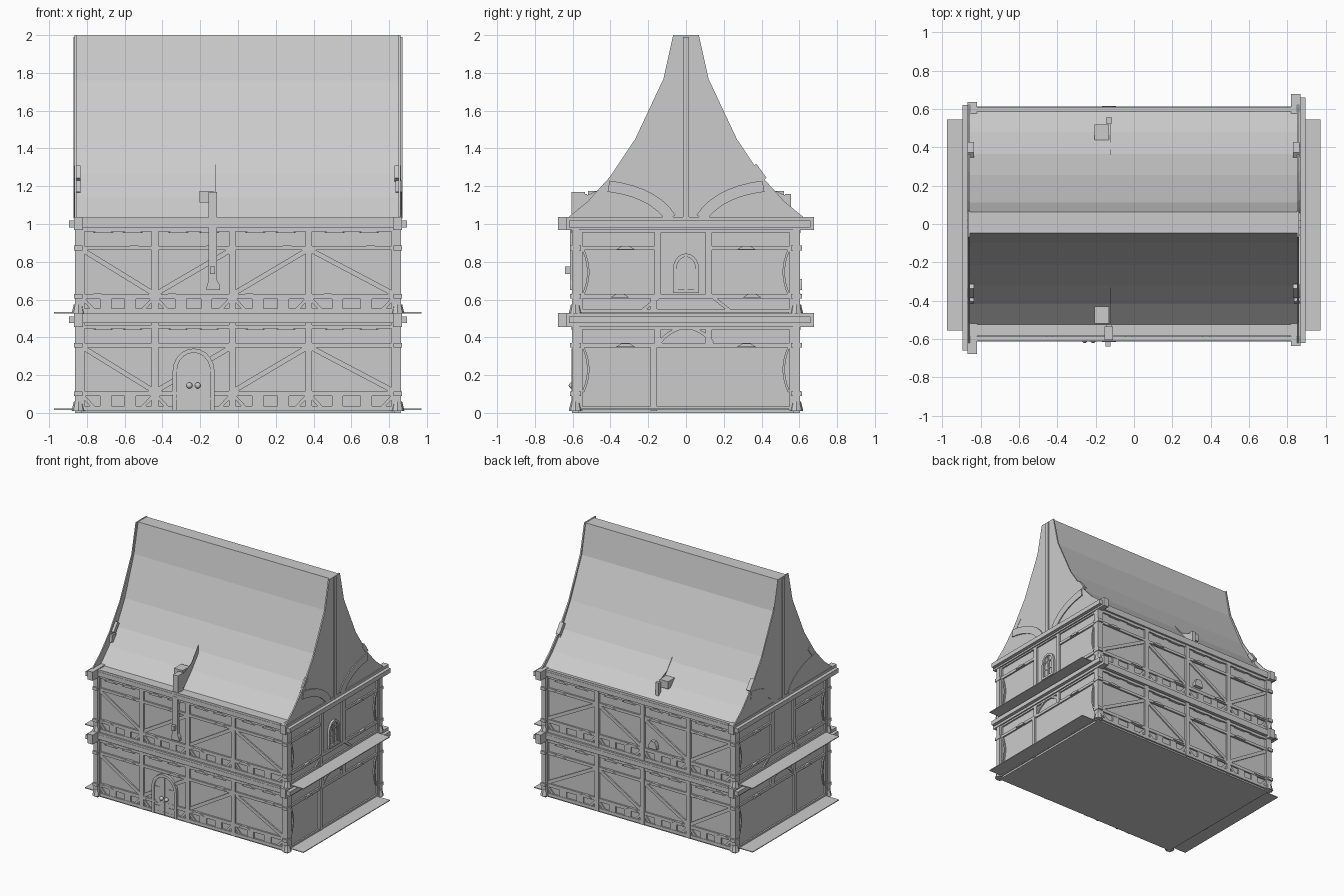
import bpy, bmesh, math
from mathutils import Vector

if "Cube" in bpy.data.objects:
    bpy.data.objects.remove(bpy.data.objects["Cube"])

grey = bpy.data.materials.new("plain_grey")
grey.use_nodes = True
grey.diffuse_color = (0.6, 0.6, 0.6, 1)
grey.node_tree.nodes["Principled BSDF"].inputs["Base Color"].default_value = (0.6, 0.6, 0.6, 1)

WX, WY = 0.845, 0.585      # wall faces

# Each frame maps (along, up, outward) to the model
FRONT = lambda u, v, d: (u, -WY - d, v)
BACK = lambda u, v, d: (u, WY + d, v)
LEFT = lambda u, v, d: (WX + d, u, v)
RIGHT = lambda u, v, d: (-WX - d, u, v)
ACROSS = lambda u, v, d: (d, u, v)


def finish(name, bm):
    bmesh.ops.recalc_face_normals(bm, faces=bm.faces)
    mesh = bpy.data.meshes.new(name)
    bm.to_mesh(mesh)
    bm.free()
    mesh.materials.append(grey)
    ob = bpy.data.objects.new(name, mesh)
    bpy.context.collection.objects.link(ob)


def ribbon(bm, frame, pts, w, d1, d0=-0.01):
    """Solid strip of width w that follows a path on a wall."""
    pts = [Vector(p) for p in pts]
    dirs = [(b - a).normalized() for a, b in zip(pts, pts[1:])]
    rings = []
    for i, p in enumerate(pts):
        a, b = dirs[max(i - 1, 0)], dirs[min(i, len(dirs) - 1)]
        t = (a + b).normalized()
        n = Vector((-t.y, t.x)) * w / 2 / max(t.dot(a), 0.4)
        rings.append([bm.verts.new(frame(q.x, q.y, d))
                      for q, d in ((p + n, d0), (p + n, d1), (p - n, d1), (p - n, d0))])
    for r, s in zip(rings, rings[1:]):
        for k in range(4):
            bm.faces.new((r[k], r[(k + 1) % 4], s[(k + 1) % 4], s[k]))
    bm.faces.new(rings[0])
    bm.faces.new(rings[-1])


def plate(bm, frame, pts, d0, d1):
    """Extruded outline."""
    low = [bm.verts.new(frame(u, v, d0)) for u, v in pts]
    top = [bm.verts.new(frame(u, v, d1)) for u, v in pts]
    bm.faces.new(low)
    bm.faces.new(top)
    for i in range(len(pts)):
        j = (i + 1) % len(pts)
        bm.faces.new((low[i], low[j], top[j], top[i]))


def slab(name, pts, x0, x1):
    bm = bmesh.new()
    plate(bm, ACROSS, pts, x0, x1)
    finish(name, bm)


def box(name, x0, x1, y0, y1, z0, z1):
    slab(name, [(y0, z0), (y1, z0), (y1, z1), (y0, z1)], x0, x1)


def corbel(bm, frame, u, v, half):
    """Small flat wedge that hangs over a rail."""
    plate(bm, frame, [(u - half, v - 0.012), (u + half, v - 0.012),
                      (u + 0.02, v + 0.006), (u - 0.02, v + 0.006)], 0, 0.02)


def arc(p, c, q, n=7):
    p, c, q = Vector(p), Vector(c), Vector(q)
    return [p.lerp(c, i / n).lerp(c.lerp(q, i / n), i / n) for i in range(n + 1)]


def arch(cx, half, z0, spring, top, n=10):
    curve = [(cx + half * math.cos(math.pi * i / n),
              spring + (top - spring) * math.sin(math.pi * i / n)) for i in range(n + 1)]
    return [(cx + half, z0)] + curve + [(cx - half, z0)]


# Main body and thin floor shelves
box("wall_body", -WX, WX, -WY, WY, 0, 1.03)
for name, z in (("ground_shelf", 0.016), ("upper_shelf", 0.527)):
    box(name, -0.975, 0.972, -0.555, 0.545, z, z + 0.006)

# Roof, set in from the taller gable ends, more so at the front
front_slope = [(-0.53, 1.025), (-0.417, 1.14), (-0.32, 1.26), (-0.215, 1.448), (-0.1, 1.76), (-0.047, 1.997)]
back_slope = [(0.0625, 1.997), (0.112, 1.76), (0.255, 1.448), (0.365, 1.26), (0.48, 1.125), (0.59, 1.025)]
slab("roof", front_slope + back_slope, -0.86, 0.852)
half = [(0.63, 1.03), (0.52, 1.12), (0.405, 1.247), (0.27, 1.448), (0.12, 1.767), (0.068, 2.0)]
outline = [(-y, z) for y, z in half] + half[::-1]
slab("left_gable", outline, 0.849, 0.86)
slab("right_gable", outline, -0.865, -0.856)
for name, frame in (("left", LEFT), ("right", RIGHT)):
    bm = bmesh.new()
    ribbon(bm, frame, [(0, 1.03), (0, 1.99)], 0.034, 0.026)
    for s in (-1, 1):
        ribbon(bm, frame, arc((s * 0.08, 1.03), (s * 0.17, 1.17), (s * 0.41, 1.2)), 0.06, 0.023)
    finish(name + "_gable_braces", bm)
for x in (-0.852, 0.845):
    for path in (((-0.375, 1.235), (-0.325, 1.3)), ((0.415, 1.235), (0.36, 1.31))):
        bm = bmesh.new()
        ribbon(bm, ACROSS, path, 0.03, x + 0.017, x - 0.017)
        finish("roof_clip", bm)

# Heavy beams between the storeys
for z0, z1, h0, h1 in ((0.475, 0.51, 0.455, 0.53), (0.982, 1.018, 0.968, 1.037)):
    for s in (-1, 1):
        box("long_beam", -0.893, 0.893, s * 0.6 - 0.012, s * 0.6 + 0.012, z0, z1)
        box("end_beam", *sorted((s * 0.82, s * 0.868)), *sorted((s * -0.635, s * 0.677)), h0, h1)
        box("end_rail", *sorted((s * 0.85, s * 0.895)), *sorted((s * -0.62, s * 0.66)), z0, z1)
        box("eave_board", -0.865, 0.86, s * 0.598 - 0.012, s * 0.598 + 0.012, z1 - 0.002, z1 + 0.016)

# Timber framing on the long walls
posts = [-0.83, -0.44, -0.03, 0.375, 0.83]
for z in (0.0, 0.515):
    for name, frame in (("front", FRONT), ("back", BACK)):
        bm = bmesh.new()
        for u in posts:
            ribbon(bm, frame, [(u, z + 0.01), (u, z + 0.475)], 0.036, 0.016)
        for h, w in ((0.025, 0.025), (0.102, 0.026), (0.358, 0.022), (0.456, 0.02)):
            ribbon(bm, frame, [(-0.86, z + h), (0.855, z + h)], w, 0.013)
        for i, (a, b) in enumerate(zip(posts, posts[1:])):
            lo, hi = z + 0.112, z + 0.352
            ends = ((a, hi), (b, lo)) if i in (0, 3) else ((a, lo), (b, hi))
            ribbon(bm, frame, ends, 0.026, 0.01)
            for k in (1, 2):
                u = a + (b - a) * k / 3
                ribbon(bm, frame, [(u, z + 0.02), (u, z + 0.1)], 0.06, 0.01)
            ribbon(bm, frame, [(a, z + 0.1), (a + 0.07, z + 0.025)], 0.018, 0.009)
            ribbon(bm, frame, [(b, z + 0.1), (b - 0.07, z + 0.025)], 0.018, 0.009)
            for h, f in ((0.11, 0.22), (0.365, 0.72), (0.45, 0.3), (0.45, 0.7)):
                corbel(bm, frame, a + (b - a) * f, z + h, 0.055)
        finish(name + "_timber", bm)

    # Timber framing on the end walls
    for name, frame in (("left", LEFT), ("right", RIGHT)):
        bm = bmesh.new()
        for u in (-0.565, 0.565):
            ribbon(bm, frame, [(u, z + 0.01), (u, z + 0.47)], 0.034, 0.014)
        for u in (-0.15, 0.12):
            ribbon(bm, frame, [(u, z + (0.102 if z else 0.358)), (u, z + 0.47)], 0.034, 0.014)
        ribbon(bm, frame, [(-0.17, z + 0.01), (-0.17, z + (0.102 if z else 0.358))], 0.034, 0.014)
        for h, w in ((0.025, 0.02), (0.102, 0.024) if z else (0.358, 0.022), (0.45, 0.018)):
            ribbon(bm, frame, [(-0.6, z + h), (0.6, z + h)], w, 0.012)
        for s in (-1, 1):
            if z:
                ribbon(bm, frame, [(s * 0.6, z + 0.358), (s * 0.135, z + 0.358)], 0.022, 0.012)
                ribbon(bm, frame, [(s * 0.14, z + 0.1), (s * 0.24, z + 0.02)], 0.018, 0.009)
                corbel(bm, frame, s * 0.35, z + 0.108, 0.05)
            else:
                ribbon(bm, frame, arc((s * 0.14, z + 0.37), (s * 0.11, z + 0.42), (s * 0.03, z + 0.45)), 0.018, 0.01)
            ribbon(bm, frame, arc((s * 0.545, z + 0.35), (s * 0.49, z + 0.23), (s * 0.545, z + 0.11)), 0.012, 0.01)
            corbel(bm, frame, s * 0.32, z + 0.362, 0.05)
        finish(name + "_timber", bm)

    # Corner posts with flared feet and rail ends
    for sx in (-1, 1):
        for sy in (-1, 1):
            x, y = sx * 0.845, sy * 0.585
            box("corner_post", x - 0.018, x + 0.018, y - 0.018, y + 0.018, z, z + 0.48)
            bm = bmesh.new()
            bmesh.ops.create_cone(bm, cap_ends=True, segments=8, radius1=0.036, radius2=0.024, depth=0.05)
            bmesh.ops.translate(bm, verts=bm.verts, vec=(x, y, z + 0.035))
            finish("corner_foot", bm)
            for h in (0.102, 0.358):
                box("rail_end", x - 0.022, x + 0.022, y - 0.03, y + 0.03, z + h - 0.012, z + h + 0.012)

# Arched double door
bm = bmesh.new()
outline = arch(-0.235, 0.1, 0.012, 0.22, 0.33)
plate(bm, FRONT, outline, -0.01, 0.012)
ribbon(bm, FRONT, outline, 0.022, 0.022)
ribbon(bm, FRONT, [(-0.235, 0.015), (-0.235, 0.31)], 0.006, 0.017)
for s in (-1, 1):
    for z in (0.075, 0.225):
        ribbon(bm, FRONT, [(-0.235 + s * 0.09, z), (-0.235 + s * 0.04, z)], 0.01, 0.016)
finish("door", bm)
for s in (-1, 1):
    bpy.ops.mesh.primitive_uv_sphere_add(segments=12, ring_count=8, radius=0.016,
                                         location=(-0.235 + s * 0.022, -0.605, 0.145))
    knob = bpy.context.object
    knob.name = "door_knob"
    knob.data.materials.append(grey)
    bpy.ops.object.shade_smooth_by_angle()

# Arched window with two lancets in the end wall
bm = bmesh.new()
outline = arch(0, 0.06, 0.645, 0.76, 0.835)
plate(bm, LEFT, outline, -0.01, 0.004)
ribbon(bm, LEFT, outline, 0.018, 0.016)
ribbon(bm, LEFT, [(-0.07, 0.645), (0.07, 0.645)], 0.018, 0.018)
for s in (-1, 1):
    ribbon(bm, LEFT, arch(s * 0.025, 0.022, 0.65, 0.745, 0.78), 0.009, 0.011)
    ribbon(bm, LEFT, [(s * 0.006, 0.715), (s * 0.05, 0.715)], 0.007, 0.009)
ribbon(bm, LEFT, [(0, 0.77), (0, 0.83)], 0.01, 0.011)
finish("window", bm)

# Stove pipe on the front, with roof vents on both slopes
box("pipe", -0.155, -0.11, -0.615, -0.58, 0.69, 1.0)
box("pipe_top", -0.155, -0.11, -0.605, -0.535, 1.0, 1.17)
box("pipe_clamp", -0.148, -0.122, -0.64, -0.6, 0.735, 0.775)
for name, frame in (("front", FRONT), ("back", BACK)):
    bm = bmesh.new()
    plate(bm, frame, [(-0.168, 0.65), (-0.094, 0.65), (-0.098, 0.68),
                      (-0.115, 0.71), (-0.15, 0.71), (-0.164, 0.68)], -0.01, 0.03)
    finish(name + "_pipe_base", bm)
for s in (-1, 1):
    box("vent_box", -0.205, -0.13, s * 0.475 - 0.045, s * 0.475 + 0.045, 1.115, 1.175)
    box("vent_stub", -0.145, -0.115, s * 0.54 - 0.015, s * 0.54 + 0.015, 1.05, 1.16)
    slab("vent_fin", [(s * y, z) for y, z in ((0.55, 1.14), (0.42, 1.2), (0.33, 1.315), (0.33, 1.2), (0.52, 1.02))],
         -0.123, -0.12)
